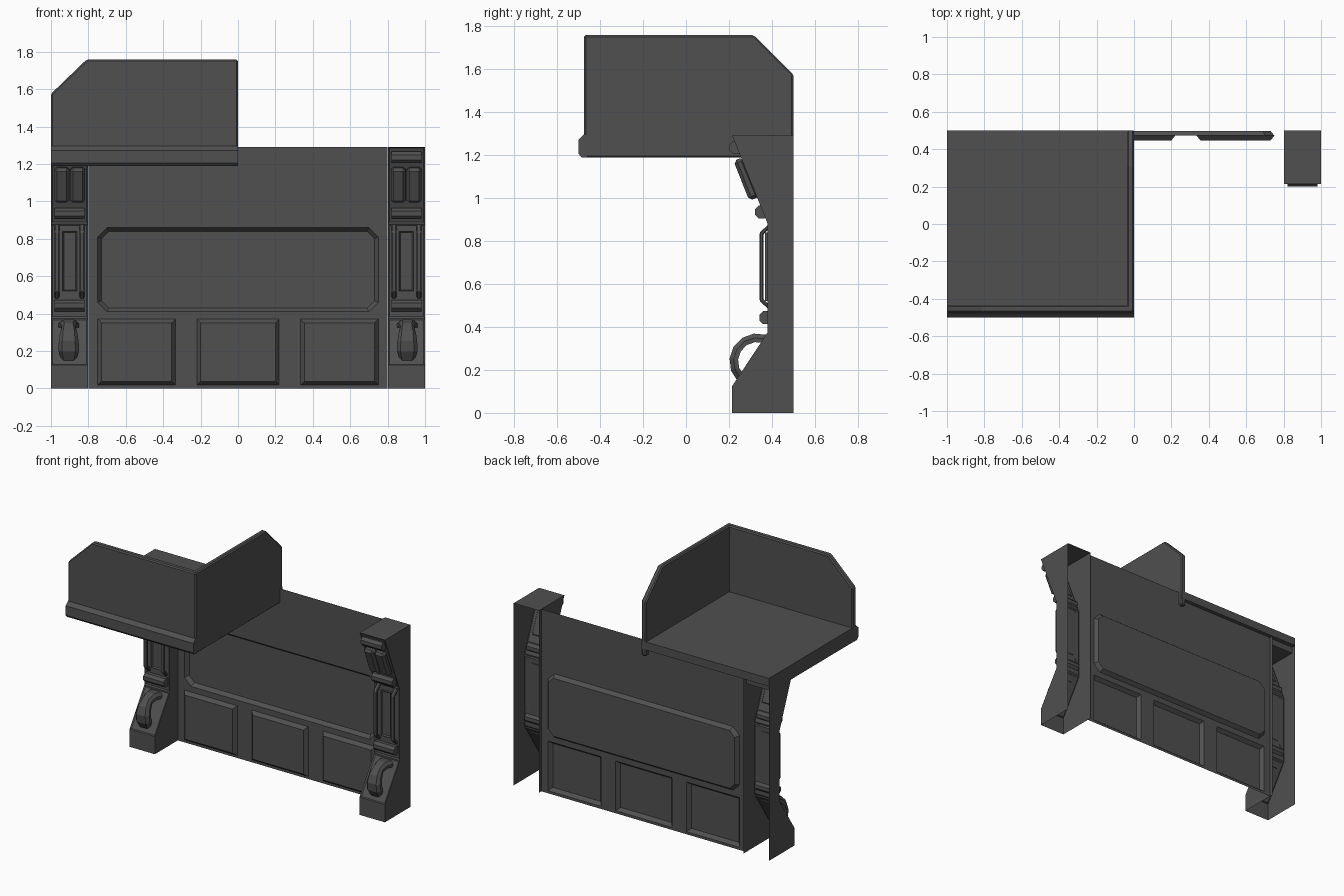
import bpy, bmesh, math

if "Cube" in bpy.data.objects:
    bpy.data.objects.remove(bpy.data.objects["Cube"])

DARK = bpy.data.materials.new("dark_grey")
DARK.diffuse_color = (0.08, 0.08, 0.08, 1)
DARK.use_nodes = True
DARK.node_tree.nodes["Principled BSDF"].inputs["Base Color"].default_value = DARK.diffuse_color


def finish(name, bm, mirror=False, bevel=0.0):
    bmesh.ops.recalc_face_normals(bm, faces=bm.faces)
    mesh = bpy.data.meshes.new(name)
    bm.to_mesh(mesh)
    bm.free()
    mesh.materials.append(DARK)
    ob = bpy.data.objects.new(name, mesh)
    bpy.context.collection.objects.link(ob)
    if bevel:
        m = ob.modifiers.new("bevel", 'BEVEL')
        m.width, m.segments, m.limit_method = bevel, 1, 'ANGLE'
    if mirror:
        ob.modifiers.new("mirror", 'MIRROR')
    return ob


def prism_bm(pts, axis, lo, hi):
    """Extrude a 2D profile along x (profile is y,z) or y (profile is x,z)."""
    place = (lambda d, p: (d, p[0], p[1])) if axis == 'x' else (lambda d, p: (p[0], d, p[1]))
    bm = bmesh.new()
    a = [bm.verts.new(place(lo, p)) for p in pts]
    b = [bm.verts.new(place(hi, p)) for p in pts]
    bm.faces.new(a)
    bm.faces.new(b[::-1])
    for i in range(len(pts)):
        j = (i + 1) % len(pts)
        bm.faces.new((a[i], b[i], b[j], a[j]))
    return bm


def prism(name, pts, axis, lo, hi, mirror=False, bevel=0.0):
    return finish(name, prism_bm(pts, axis, lo, hi), mirror, bevel)


def rect(a, b, c, d, k=0.0):
    """Rectangle a..b by c..d, with corners cut by k."""
    if not k:
        return [(a, c), (b, c), (b, d), (a, d)]
    return [(a + k, c), (b - k, c), (b, c + k), (b, d - k),
            (b - k, d), (a + k, d), (a, d - k), (a, c + k)]


# Wall sheet with one sunken panel and three raised panels
WALL_Y = 0.472
bm = bmesh.new()


def loop(pts, y):
    return [bm.verts.new((x, y, z)) for x, z in pts]


def ring_edges(vs):
    return [bm.edges.new((vs[i], vs[(i + 1) % len(vs)])) for i in range(len(vs))]


edges = ring_edges(loop(rect(-0.8, 0.8, 0, 1.29), WALL_Y))
panels = [(-0.75, 0.75, 0.41, 0.86, 0.05, 0.498)]
panels += [(a, b, 0.018, 0.37, 0, 0.447) for a, b in ((-0.75, -0.335), (-0.22, 0.22), (0.335, 0.75))]
pairs = []
for a, b, c, d, k, depth in panels:
    outer = loop(rect(a, b, c, d, k), WALL_Y)
    t = 0.02
    inner = loop(rect(a + t, b - t, c + t, d - t, k * 0.8), depth)
    edges += ring_edges(outer)
    pairs.append((outer, inner))
bmesh.ops.triangle_fill(bm, edges=edges, use_beauty=True, normal=(0, -1, 0))
for outer, inner in pairs:
    for i in range(len(outer)):
        j = (i + 1) % len(outer)
        bm.faces.new((outer[i], outer[j], inner[j], inner[i]))
    bm.faces.new(inner)
finish("wall", bm)

# Pillars: shells open at the back and bottom, with sunken front faces
bm = prism_bm([(0.5, 0), (0.215, 0), (0.215, 0.125), (0.38, 0.375),
               (0.38, 0.88), (0.215, 1.29), (0.5, 1.29)], 'x', 0.802, 1.0)
bmesh.ops.recalc_face_normals(bm, faces=bm.faces)
bm.normal_update()
gone = [f for f in bm.faces if f.normal.y > 0.9 or f.normal.z < -0.9]
bmesh.ops.delete(bm, geom=gone, context='FACES')
fronts = [f for f in bm.faces if f.normal.y < -0.5 and f.calc_center_median().z > 0.2]
bmesh.ops.inset_individual(bm, faces=fronts, thickness=0.012, depth=-0.006)
finish("pillars", bm, mirror=True)

# Horizontal rolls across the pillars
for name, y, z in (("top_roll", 0.232, 1.235), ("upper_roll", 0.352, 0.935), ("lower_roll", 0.372, 0.443)):
    pts = [(y + 0.033 * math.cos(math.radians(22.5 + 45 * i)),
            z + 0.033 * math.sin(math.radians(22.5 + 45 * i))) for i in range(8)]
    prism(name, pts, 'x', 0.82, 0.982, mirror=True)

# Paired slanted blocks near the top
for i, x in enumerate((0.817, 0.901)):
    prism(f"slanted_block_{i + 1}", [(0.221, 1.173), (0.265, 1.19), (0.342, 1.005), (0.294, 0.988)],
          'x', x, x + 0.081, mirror=True, bevel=0.015)

# Vertical bracket rods on the pillar shafts
for i, x in enumerate((0.82, 0.955)):
    prism(f"bracket_rod_{i + 1}",
          [(0.388, 0.882), (0.342, 0.838), (0.342, 0.522), (0.388, 0.478),
           (0.388, 0.502), (0.36, 0.53), (0.36, 0.83), (0.388, 0.858)],
          'x', x, x + 0.027, mirror=True, bevel=0.005)

# Framed plate between the rods
bm = prism_bm(rect(0.862, 0.938, 0.52, 0.84), 'y', 0.368, 0.39)
bmesh.ops.recalc_face_normals(bm, faces=bm.faces)
bm.normal_update()
front = [f for f in bm.faces if f.normal.y < -0.9]
bmesh.ops.inset_individual(bm, faces=front, thickness=0.01, depth=-0.01)
finish("shaft_plate", bm, mirror=True)

# Curved, waisted scroll handle at the pillar foot
bm = bmesh.new()
widths = [0.043, 0.055, 0.053, 0.046, 0.036, 0.046, 0.056]
rings = []
for i, w in enumerate(widths):
    t = math.radians(-45 + 153 * i / (len(widths) - 1))
    ring = []
    for r, s in ((0.09, -1), (0.11, -1), (0.13, -0.65), (0.13, 0.65), (0.11, 1), (0.09, 1)):
        ring.append(bm.verts.new((0.905 + s * w, 0.332 - r * math.cos(t), 0.24 + r * math.sin(t))))
    rings.append(ring)
for a, b in zip(rings, rings[1:]):
    for k in range(6):
        m = (k + 1) % 6
        bm.faces.new((a[k], a[m], b[m], b[k]))
bm.faces.new(rings[0])
bm.faces.new(rings[-1])
finish("scroll_handle", bm, mirror=True)

# Balcony: floor slab stepped over the wall, moulded front lip, two cut-corner parapets
prism("balcony_floor", [(-0.468, 1.19), (0.468, 1.19), (0.468, 1.235), (0.5, 1.235),
                        (0.5, 1.292), (-0.468, 1.292)], 'x', -1, -0.002)
prism("balcony_lip", [(-0.46, 1.188), (-0.485, 1.188), (-0.5, 1.205), (-0.5, 1.272),
                      (-0.475, 1.296), (-0.46, 1.296)], 'x', -1, 0)
prism("front_parapet", [(-1, 1.25), (0, 1.25), (0, 1.758), (-0.81, 1.758), (-1, 1.575)],
      'y', -0.474, -0.433, bevel=0.008)
prism("side_parapet", [(-0.474, 1.188), (0.5, 1.188), (0.5, 1.575), (0.315, 1.758), (-0.474, 1.758)],
      'x', -0.037, 0, bevel=0.008)
